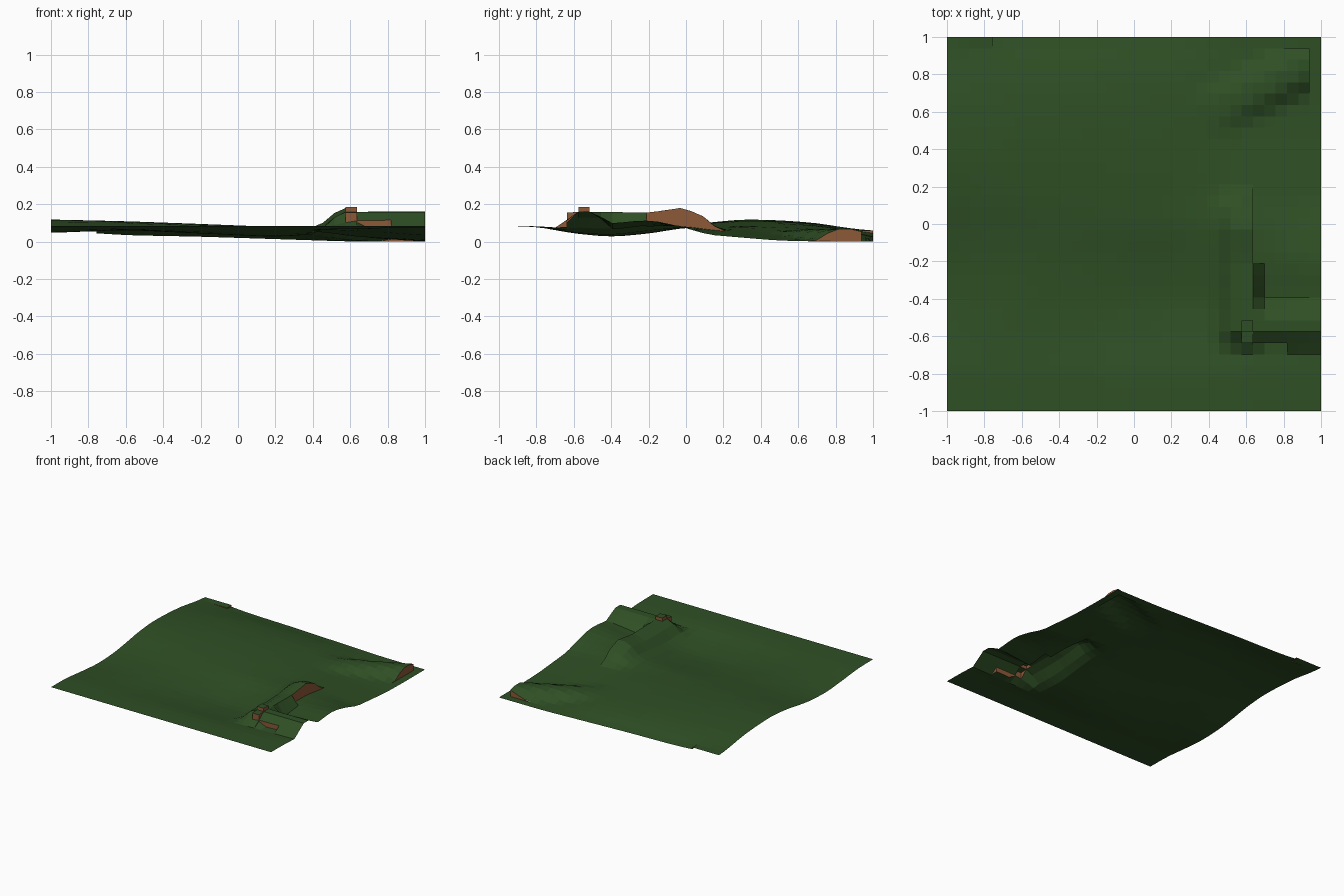
import bpy, bmesh
from mathutils import Vector

if "Cube" in bpy.data.objects:
    bpy.data.objects.remove(bpy.data.objects["Cube"])

N = 33
C = 2 / N
# coarse height table: rows go from front to back, columns from left to right
XS = [-1, -.6, -.2, .2, .6, 1]
ROWS = [
    (-1.0, .085, .085, .085, .085, .085, .085),
    (-.8, .083, .08, .08, .08, .083, .083),
    (-.6, .062, .066, .052, .042, .055, .07),
    (-.4, .045, .062, .042, .022, .05, .1),
    (-.2, .052, .066, .055, .04, .08, .12),
    (0, .08, .085, .08, .075, .085, .075),
    (.1, .1, .1, .087, .075, .07, .037),
    (.3, .12, .11, .095, .08, .05, .02),
    (.5, .115, .108, .095, .075, .03, .004),
    (.7, .1, .095, .085, .065, .02, 0),
    (.85, .075, .07, .065, .045, .008, 0),
    (1, .06, .03, .022, .01, 0, 0)]


def ramp(a, b, v):
    t = min(1, max(0, (v - a) / (b - a)))
    return t * t * (3 - 2 * t)


def sample(keys, vals, v):
    for k in range(len(keys) - 1):
        if v <= keys[k + 1] + 1e-6:
            t = (v - keys[k]) / (keys[k + 1] - keys[k])
            return vals[k] + (vals[k + 1] - vals[k]) * t
    return vals[-1]


def smooth_base(x, y):
    total = 0
    for dx in (-.07, 0, .07):          # blur to soften the table's creases
        for dy in (-.05, 0, .05):
            px, py = max(-1, min(1, x + dx)), max(-1, min(1, y + dy))
            total += sample([r[0] for r in ROWS], [sample(XS, r[1:], px) for r in ROWS], py)
    return total / 9


BASE = [[smooth_base(-1 + i * C, -1 + j * C) for j in range(N + 1)] for i in range(N + 1)]
SPINE_A, SPINE_B = Vector((.2, .5)), Vector((.97, .87))


def height(i, j, ci, cj):
    """Height of grid point (i, j) as seen from cell (ci, cj); cells may disagree at cliffs."""
    x, y = -1 + i * C, -1 + j * C
    z = BASE[i][j]
    # raised back-left corner strip
    if ci < 4 and cj == N - 1:
        return .06 if j == N else max(z, .06)
    # bank running front to back, with a cliff on its right side
    top = sample([-1, -.5, -.2, -.03, .09, 1], [.16, .16, .155, .18, .145, .12], y)
    k = ramp(.40, .575, x) * ramp(-.69, -.57, y) * ramp(.2, .06, y)
    k *= 1 - ramp(.635, .70, x)
    if cj >= 13 and ci >= 27:
        k = 0
    bank = z + max(0, top - z) * k
    # bank running left to right along the front
    k = ramp(.57, .64, x) * ramp(-.70, -.575, y) * ramp(-.38, -.51, y)
    if cj < 6 and 27 <= ci <= 29:
        k *= .2
    cross = z + max(0, .16 - z) * k
    z = max(z, bank, cross)
    # raised corner block
    if ci == 26 and cj in (6, 7):
        z = max(z, .155 if cj == 6 else .186)
    # mound in the back right, cut off before the edges
    if ci < N - 1 and cj < N - 1:
        d = SPINE_B - SPINE_A
        p = Vector((x, y)) - SPINE_A
        t = p.dot(d) / d.length_squared
        off = abs(d.x * p.y - d.y * p.x) / d.length
        k = ramp(0, .5, t) * (1 - ramp(.04, .16, off))
        z += max(0, .068 - z) * k
    return max(0, z)


def material(name, rgb):
    m = bpy.data.materials.new(name)
    m.diffuse_color = (*rgb, 1)
    m.use_nodes = True
    m.node_tree.nodes["Principled BSDF"].inputs["Base Color"].default_value = m.diffuse_color
    return m


def point(bm, i, j, z):
    return bm.verts.new((-1 + i * C, -1 + j * C, z))


def finish(bm, name, mat):
    bmesh.ops.remove_doubles(bm, verts=bm.verts[:], dist=.0004)
    me = bpy.data.meshes.new(name)
    bm.to_mesh(me)
    bm.free()
    me.materials.append(mat)
    ob = bpy.data.objects.new(name, me)
    bpy.context.collection.objects.link(ob)


# grass surface
bm = bmesh.new()
for ci in range(N):
    for cj in range(N):
        corners = [(ci, cj), (ci + 1, cj), (ci + 1, cj + 1), (ci, cj + 1)]
        bm.faces.new([point(bm, i, j, height(i, j, ci, cj)) for i, j in corners])
finish(bm, "grass_terrain", material("grass green", (.028, .078, .018)))

# bare earth cliffs wherever neighbouring cells differ in height
bm = bmesh.new()


def cliff(p, q, a, b):
    hs = [height(*p, *a), height(*q, *a), height(*q, *b), height(*p, *b)]
    gp, gq = hs[0] - hs[3], hs[1] - hs[2]
    if max(abs(gp), abs(gq)) < .001:
        return
    ring = [point(bm, *e, h) for e, h in zip((p, q, q, p), hs)]
    bm.faces.new(ring if gp + gq < 0 else ring[::-1])


for ci in range(N):
    for cj in range(N):
        if ci + 1 < N:
            cliff((ci + 1, cj + 1), (ci + 1, cj), (ci, cj), (ci + 1, cj))
        if cj + 1 < N:
            cliff((ci, cj + 1), (ci + 1, cj + 1), (ci, cj), (ci, cj + 1))
bmesh.ops.dissolve_degenerate(bm, dist=.0003, edges=bm.edges[:])
finish(bm, "earth_cliffs", material("earth brown", (.27, .1, .04)))
